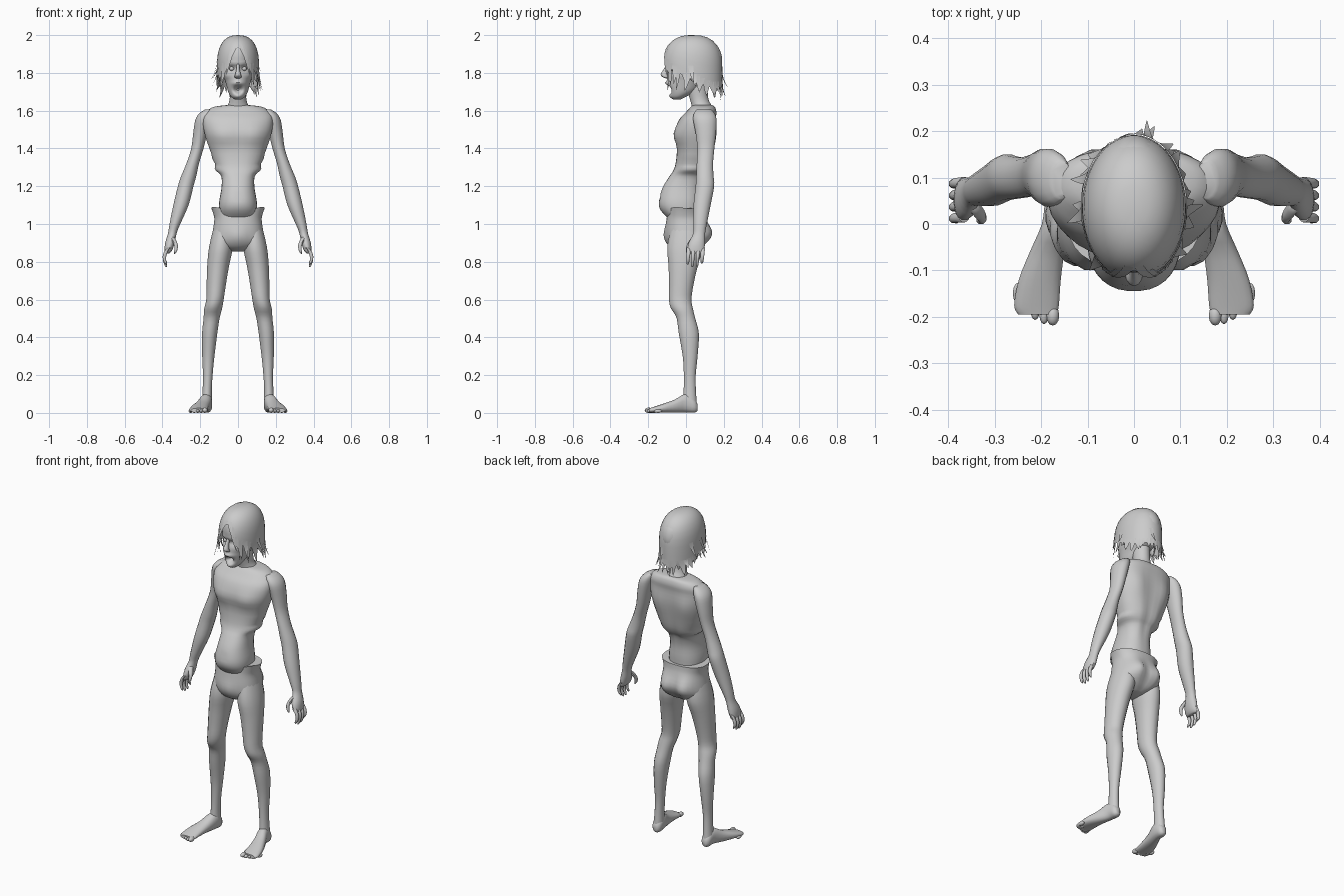
import bpy, bmesh, math, random
from mathutils import Vector

random.seed(4)


def finish(name, bm, angle=50):
    bmesh.ops.recalc_face_normals(bm, faces=bm.faces)
    me = bpy.data.meshes.new(name)
    bm.to_mesh(me)
    bm.free()
    ob = bpy.data.objects.new(name, me)
    bpy.context.collection.objects.link(ob)
    me.shade_smooth()
    me.set_sharp_from_angle(angle=math.radians(angle))
    return ob


def smooth_path(rows, steps):
    """Catmull-Rom interpolation of section rows."""
    out = []
    for i in range(len(rows) - 1):
        a, b, c, d = rows[max(i - 1, 0)], rows[i], rows[i + 1], rows[min(i + 2, len(rows) - 1)]
        for k in range(steps):
            t = k / steps
            out.append([0.5 * (2 * q + (r - p) * t + (2 * p - 5 * q + 4 * r - s) * t * t
                               + (3 * q - p - 3 * r + s) * t ** 3) for p, q, r, s in zip(a, b, c, d)])
    return out + [list(rows[-1])]


def sculpt(p, bumps):
    """Push a point by soft anisotropic bumps, mirrored over x."""
    move = Vector()
    for c, r, v in bumps:
        for s in ((1, -1) if c[0] else (1,)):
            e = sum(((p[i] - (c[i] * s if i == 0 else c[i])) / r[i]) ** 2 for i in range(3))
            move += Vector((v[0] * s, v[1], v[2])) * math.exp(-e)
    return p + move


def loft(name, rows, sides=16, steps=3, n=2.0, along='z', bumps=(), side=1, caps=True):
    """Rows are x, y, z, radius 1, radius 2; rings lie across the given axis."""
    bm = bmesh.new()
    rings = []
    for x, y, z, r1, r2 in smooth_path(rows, steps):
        ring = []
        for k in range(sides):
            a = 2 * math.pi * (k + 0.5) / sides
            u, w = [math.copysign(abs(f) ** (2 / n), f) for f in (math.cos(a), math.sin(a))]
            off = (r1 * u, r2 * w, 0) if along == 'z' else (r1 * u, 0, r2 * w)
            p = sculpt(Vector((x, y, z)) + Vector(off), bumps)
            ring.append(bm.verts.new((p.x * side, p.y, p.z)))
        rings.append(ring)
    for a, b in zip(rings, rings[1:]):
        for k in range(sides):
            j = (k + 1) % sides
            bm.faces.new((a[k], a[j], b[j], b[k]))
    if caps:
        bm.faces.new(rings[0])
        bm.faces.new(rings[-1])
    return finish(name, bm)


def ball(name, centre, size, tilt=0):
    bm = bmesh.new()
    bmesh.ops.create_uvsphere(bm, u_segments=12, v_segments=8, radius=1)
    for v in bm.verts:
        v.co = Vector((v.co.x * size[0], v.co.y * size[1], v.co.z * size[2]))
    ob = finish(name, bm)
    ob.location = centre
    ob.rotation_euler.z = tilt
    return ob


# Torso: thin ribcage, pinched waist, round belly
loft("torso", [
    (0, .09, 1.63, .05, .05), (0, .09, 1.62, .13, .065), (0, .08, 1.59, .172, .083),
    (0, .06, 1.55, .186, .098), (0, .05, 1.48, .178, .108), (0, .05, 1.40, .152, .10),
    (0, .04, 1.32, .122, .097), (0, .025, 1.28, .108, .095), (0, .005, 1.25, .088, .095),
    (0, -.02, 1.19, .088, .105), (0, -.03, 1.12, .10, .115), (0, -.025, 1.07, .10, .108),
    (0, 0, 1.02, .09, .085)],
    sides=32, n=2.3, bumps=[
        ((.085, -.05, 1.47), (.06, .06, .05), (0, -.014, 0)),      # chest
        ((0, -.05, 1.45), (.015, .08, .13), (0, .012, 0)),         # breastbone groove
        ((.10, .15, 1.47), (.05, .06, .08), (0, .014, 0)),         # shoulder blades
        ((0, .14, 1.38), (.018, .08, .2), (0, -.022, 0)),          # spine groove
        ((.12, .03, 1.29), (.05, .08, .015), (.012, 0, 0)),        # lower ribs
        ((.13, .03, 1.35), (.05, .08, .012), (.007, 0, 0)),
        ((0, -.14, 1.14), (.012, .03, .015), (0, .012, 0))])       # navel

# Hips with a flared hem and buttocks
loft("hips", [
    (0, .0, 1.08, .142, .098), (0, .0, 1.05, .13, .10), (0, .0, 1.02, .126, .104),
    (0, .0, .96, .134, .108), (0, .0, .91, .136, .10), (0, .0, .875, .09, .08),
    (0, .0, .855, .035, .045)],
    sides=32, n=2.3, bumps=[
        ((.065, .11, .95), (.055, .06, .06), (0, .04, 0)),
        ((0, .12, .93), (.016, .08, .07), (0, -.03, 0)),
        ((0, -.11, .93), (.04, .05, .05), (0, -.016, 0)),
        ((.12, -.04, 1.08), (.03, .05, .02), (0, 0, .012))])

LEG = [(.08, 0, .98, .05, .08), (.09, -.005, .88, .064, .096), (.105, -.015, .78, .059, .079),
       (.115, -.025, .68, .052, .066), (.122, -.03, .60, .047, .06), (.132, -.017, .55, .048, .055),
       (.14, 0, .50, .043, .05), (.15, .015, .42, .041, .054), (.157, .022, .30, .033, .04),
       (.16, .02, .20, .026, .032), (.163, .02, .12, .025, .033), (.165, .02, .05, .028, .038)]
FOOT = [(.165, .062, .028, .012, .016), (.165, .045, .038, .027, .037), (.168, .0, .052, .031, .05),
        (.187, -.06, .036, .038, .035), (.203, -.12, .025, .046, .024), (.21, -.175, .016, .049, .015),
        (.208, -.195, .013, .042, .012)]
ARM = [(.155, .095, 1.605, .022, .04), (.17, .097, 1.585, .036, .056), (.185, .10, 1.55, .042, .063),
       (.20, .105, 1.48, .038, .055), (.215, .105, 1.40, .033, .046), (.24, .10, 1.32, .034, .044),
       (.262, .10, 1.25, .041, .047), (.277, .10, 1.20, .042, .05), (.302, .085, 1.10, .041, .046),
       (.334, .075, 1.00, .029, .036), (.348, .07, .95, .023, .032), (.36, .057, .90, .026, .044),
       (.369, .052, .86, .02, .046), (.374, .052, .845, .012, .04)]

for s, tag in ((1, "left"), (-1, "right")):
    # Legs and feet
    loft("leg_" + tag, LEG, side=s, bumps=[((.135, -.07, .56), (.03, .03, .03), (0, -.008, 0))])
    loft("foot_" + tag, FOOT, side=s, along='y', n=2.3)
    for i in range(5):
        r = .014 if i == 0 else .010
        ball("toe_" + tag, (s * (.175 + .019 * i), -.197 + .009 * i * i / 3, r), (r, .022, r))
    # Arms, fingers and thumb
    loft("arm_" + tag, ARM, side=s)
    for i in range(4):
        y = .015 + .025 * i
        tip = (.785, .772, .775, .79)[i]
        loft("finger_" + tag, [(.366, y, .875, .011, .012), (.385, y - .002, .845, .011, .011),
                               (.39, y - .004, .815, .009, .009), (.383, y - .006, tip + .01, .007, .008),
                               (.379, y - .006, tip, .003, .003)], sides=8, steps=2, side=s)
    loft("thumb_" + tag, [(.35, .045, .93, .014, .016), (.335, .025, .905, .013, .014),
                          (.327, .012, .88, .010, .011), (.331, .008, .855, .008, .009),
                          (.337, .008, .842, .003, .004)], sides=8, steps=2, side=s)
    # Ears
    ball("ear_" + tag, (s * .098, .04, 1.79), (.012, .026, .036), s * .35)
    # Eyes
    ball("eye_" + tag, (s * .033, -.072, 1.822), (.013, .013, .011))

# Neck
loft("neck", [(0, .09, 1.58, .085, .06), (0, .085, 1.62, .06, .055), (0, .07, 1.66, .045, .05),
              (0, .06, 1.72, .045, .055), (0, .06, 1.78, .045, .055)])

# Head with eye sockets, cheekbones and open mouth
loft("head", [
    (0, -.045, 1.66, .018, .02), (0, -.037, 1.675, .038, .04), (0, -.02, 1.70, .052, .07),
    (0, .0, 1.74, .063, .10), (0, .03, 1.78, .075, .13), (0, .045, 1.83, .085, .14),
    (0, .043, 1.88, .09, .148), (0, .04, 1.93, .085, .135), (0, .04, 1.965, .06, .10),
    (0, .04, 1.98, .025, .05)],
    sides=40, steps=5, bumps=[
        ((.034, -.08, 1.822), (.02, .05, .014), (0, .022, 0)),
        ((.035, -.09, 1.85), (.03, .05, .012), (0, -.008, 0)),
        ((.055, -.05, 1.785), (.02, .04, .015), (.005, -.006, 0)),
        ((0, -.10, 1.745), (.03, .04, .010), (0, -.012, 0)),
        ((0, -.08, 1.675), (.025, .05, .014), (0, -.012, 0)),
        ((0, -.09, 1.712), (.020, .06, .017), (0, .045, 0))])
loft("nose", [(0, -.088, 1.85, .008, .012), (0, -.106, 1.815, .010, .015),
              (0, -.115, 1.792, .016, .019), (0, -.108, 1.778, .019, .016), (0, -.095, 1.77, .010, .008)],
     sides=10)


# Hair: dome following the skull, with a rim that is high over the face
def hair_point(a, z, out=0.0):
    t = max(0.0, (z - 1.83) / .17)
    f = (1 - min(t, 1) ** 2.5) ** .4
    return Vector((math.sin(a) * (.112 * f + out), .035 - math.cos(a) * (.157 * f + out), z))


def rim(a):
    d = abs(math.atan2(math.sin(a), math.cos(a)))
    if d < .55:
        return 1.935 - .10 * (d / .55) ** 2
    return 1.835 - .11 * min(1, (d - .55) / 1.6)


bm = bmesh.new()
N, ROWS = 40, 9
top = bm.verts.new((0, .035, 2.0))
prev = None
for j in range(1, ROWS + 1):
    ring = []
    for k in range(N):
        a = 2 * math.pi * k / N
        ring.append(bm.verts.new(hair_point(a, 2.0 - (2.0 - rim(a)) * (j / ROWS) ** 2)))
    for k in range(N):
        m = (k + 1) % N
        bm.faces.new((prev[k], prev[m], ring[m], ring[k]) if prev else (top, ring[m], ring[k]))
    prev = ring
finish("hair_cap", bm)


def strand(a, z0, z1, width, flare, drift):
    """A flat tapering lock that hangs from the rim."""
    b = bmesh.new()
    last = None
    for i in range(5):
        t = i / 4
        w = width * (1 - .95 * t ** 1.6)
        z = z0 + (z1 - z0) * t
        pair = [b.verts.new(hair_point(a + drift * t + q * w, z, .002 + flare * t * t)) for q in (-1, 1)]
        if last:
            b.faces.new((last[0], last[1], pair[1], pair[0]))
        last = pair
    finish("hair_strand", b)


# Locks around the sides and back
for i in range(30):
    a = .75 + (2 * math.pi - 1.5) * i / 29
    back = max(0, -math.cos(a))
    strand(a, rim(a) + .03, 1.745 - .05 * back - random.uniform(0, .045), random.uniform(.08, .14),
           random.uniform(-.01, .026), random.uniform(-.12, .12))
# Fringe parted in the middle
for s in (1, -1):
    for a, z1, drift in ((.12, 1.86, .3), (.3, 1.79, .25), (.5, 1.80, .12), (.68, 1.735, .1)):
        strand(s * a, rim(a) + .02, z1, .11, .004, s * drift)
# Stray locks sticking out
for a, z0, z1, fl in ((1.5, 1.84, 1.75, .035), (-1.5, 1.86, 1.76, .032), (2.85, 1.82, 1.72, .032), (-2.0, 1.85, 1.77, .03)):
    strand(a, z0, z1, .09, fl, .1)
